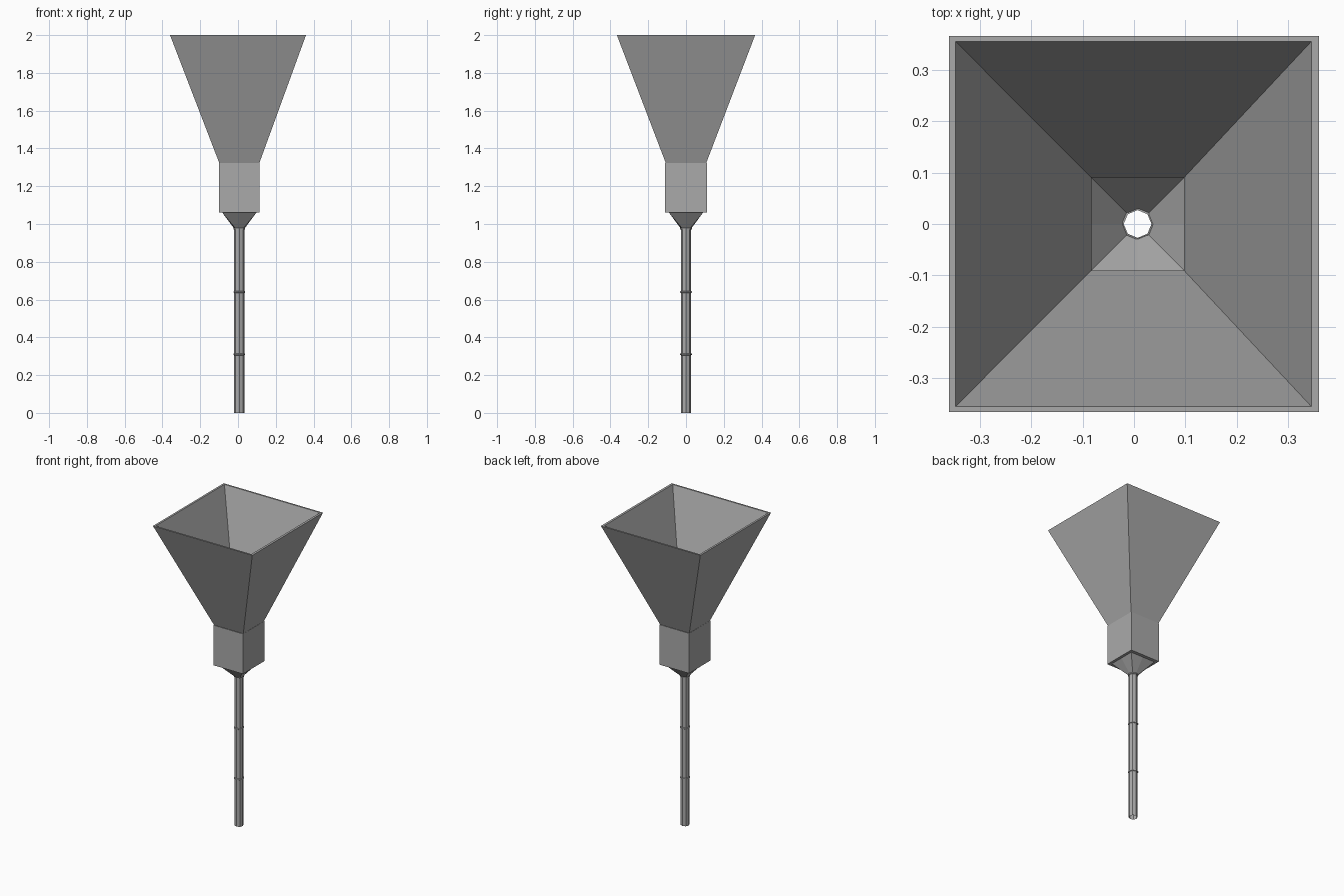
import bpy, bmesh
from math import cos, sin, pi

if "Cube" in bpy.data.objects:
    bpy.data.objects.remove(bpy.data.objects["Cube"])

CX = 0.007  # lower parts sit slightly off the rim's centre

metal = bpy.data.materials.new("dark_grey")
metal.diffuse_color = (0.4, 0.4, 0.4, 1)
metal.use_nodes = True
metal.node_tree.nodes["Principled BSDF"].inputs["Base Color"].default_value = metal.diffuse_color


def square(hx, hy, z, cx=CX):
    """Eight points round a square: side middles and corners."""
    s = [(1, 0), (1, 1), (0, 1), (-1, 1), (-1, 0), (-1, -1), (0, -1), (1, -1)]
    return [(cx + hx * a, hy * b, z) for a, b in s]


def octagon(r, z, cx=CX):
    return [(cx + r * cos(i * pi / 4), r * sin(i * pi / 4), z) for i in range(8)]


def loft(name, rings, closed=False):
    """Skin eight-point rings; closed joins the last ring to the first."""
    bm = bmesh.new()
    vs = [[bm.verts.new(p) for p in ring] for ring in rings]
    pairs = list(zip(vs, vs[1:])) + ([(vs[-1], vs[0])] if closed else [])
    for a, b in pairs:
        for i in range(8):
            j = (i + 1) % 8
            bm.faces.new((a[i], a[j], b[j], b[i]))
    bmesh.ops.recalc_face_normals(bm, faces=bm.faces)
    me = bpy.data.meshes.new(name)
    bm.to_mesh(me)
    bm.free()
    me.materials.append(metal)
    ob = bpy.data.objects.new(name, me)
    bpy.context.collection.objects.link(ob)
    return ob


# Flared square hopper with a thin wall
loft("hopper", [square(0.105, 0.106, 1.32), square(0.36, 0.366, 2.0, 0),
                square(0.346, 0.355, 2.0, -0.001), square(0.09, 0.09, 1.32)], True)

# Square collar under the hopper
loft("collar", [square(0.107, 0.111, 1.06), square(0.107, 0.111, 1.322),
                square(0.09, 0.09, 1.32), square(0.09, 0.09, 1.06)], True)

# Square-to-round spout
loft("spout", [square(0.09, 0.09, 1.06), octagon(0.027, 0.975)])

# Open downpipe
loft("pipe", [octagon(0.027, 0.98), octagon(0.027, 0.0)])

# Joint bands round the pipe
for n, z in enumerate((0.31, 0.64, 0.975)):
    loft(f"pipe_band_{n + 1}", [octagon(0.027, z - 0.005), octagon(0.031, z - 0.003),
                                octagon(0.031, z + 0.003), octagon(0.027, z + 0.005)])
